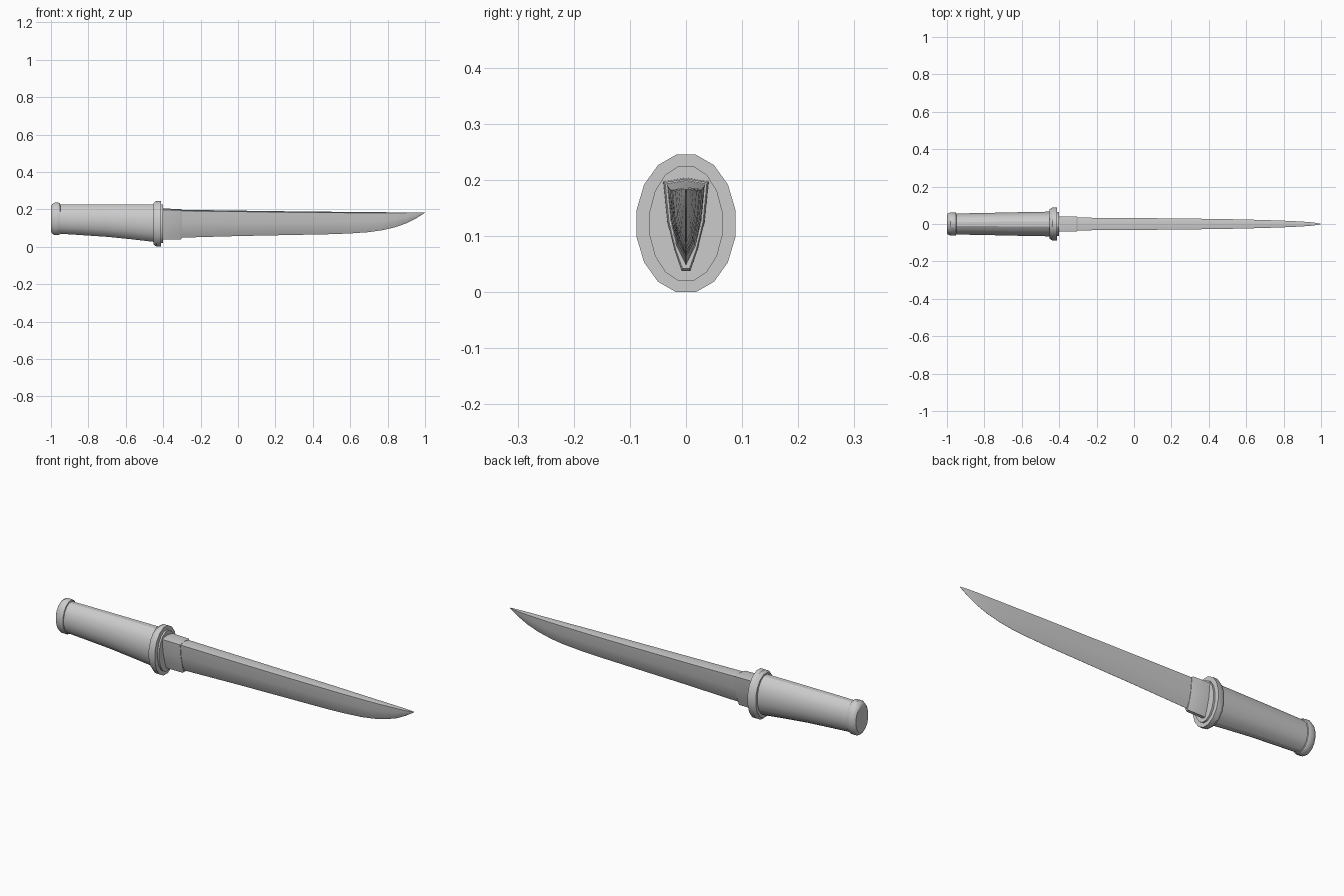
import bpy, math


def loft(name, rings, angle=30):
    """Skin a list of equal-length closed rings and cap both ends."""
    n = len(rings[0])
    verts = [p for r in rings for p in r]
    faces = []
    for i in range(len(rings) - 1):
        for j in range(n):
            k = (j + 1) % n
            faces.append((i * n + j, i * n + k, (i + 1) * n + k, (i + 1) * n + j))
    faces.append(tuple(reversed(range(n))))
    faces.append(tuple(range((len(rings) - 1) * n, len(rings) * n)))
    me = bpy.data.meshes.new(name)
    me.from_pydata(verts, [], faces)
    me.update()
    ob = bpy.data.objects.new(name, me)
    bpy.context.collection.objects.link(ob)
    bpy.ops.object.select_all(action='DESELECT')
    ob.select_set(True)
    bpy.context.view_layer.objects.active = ob
    bpy.ops.object.shade_smooth_by_angle(angle=math.radians(angle))
    return ob


def oval(x, half_y, z_low, z_high, n=16):
    zc, rz = (z_low + z_high) / 2, (z_high - z_low) / 2
    ring = []
    for i in range(n):
        a = 2 * math.pi * (i + 0.5) / n
        ring.append((x, 1.02 * half_y * math.cos(a), zc + 1.02 * rz * math.sin(a)))
    return ring


def wedge(x, half_w, z_edge, z_spine, edge_w):
    """Blade section: peaked spine, bellied sides, narrow edge."""
    h = z_spine - z_edge
    half = [(half_w, 0.96), (half_w * 0.82, 0.53), (half_w * 0.5, 0.22), (edge_w, 0.0)]
    pts = [(0, 1.0)] + [(-y, t) for y, t in half] + [(y, t) for y, t in reversed(half)]
    return [(x, y, z_edge + t * h) for y, t in pts]


# tapered grip
loft("grip", [oval(*s) for s in [
    (-0.96, 0.056, 0.070, 0.226), (-0.85, 0.058, 0.063, 0.227),
    (-0.70, 0.061, 0.053, 0.227), (-0.57, 0.064, 0.040, 0.227),
    (-0.44, 0.066, 0.025, 0.227)]])

# rounded pommel cap
loft("pommel", [oval(*s) for s in [
    (-1.0, 0.050, 0.080, 0.216), (-0.994, 0.057, 0.070, 0.227),
    (-0.980, 0.062, 0.062, 0.236), (-0.962, 0.062, 0.062, 0.236),
    (-0.952, 0.060, 0.066, 0.232), (-0.950, 0.055, 0.071, 0.226)]])

# oval guard with chamfered back and raised inner plate
loft("guard", [oval(*s) for s in [
    (-0.452, 0.079, 0.012, 0.234), (-0.436, 0.088, 0.0, 0.245),
    (-0.411, 0.088, 0.0, 0.245)]])
loft("guard_plate", [oval(*s) for s in [
    (-0.420, 0.065, 0.020, 0.225), (-0.402, 0.065, 0.020, 0.225)]])

# blade collar
loft("collar", [wedge(*s) for s in [
    (-0.41, 0.041, 0.038, 0.204, 0.008), (-0.308, 0.040, 0.038, 0.202, 0.008),
    (-0.303, 0.037, 0.042, 0.199, 0.006)]])

# blade: x, half width, edge height, spine height
loft("blade", [wedge(*s, 0.0005) for s in [
    (-0.32, 0.034, 0.048, 0.198), (0.0, 0.032, 0.057, 0.193),
    (0.3, 0.029, 0.063, 0.189), (0.5, 0.026, 0.067, 0.187),
    (0.6, 0.024, 0.071, 0.186), (0.7, 0.021, 0.078, 0.185),
    (0.77, 0.019, 0.088, 0.1845), (0.84, 0.016, 0.104, 0.184),
    (0.90, 0.013, 0.125, 0.184), (0.95, 0.009, 0.150, 0.184),
    (0.98, 0.005, 0.169, 0.184), (1.0, 0.0008, 0.182, 0.184)]])
